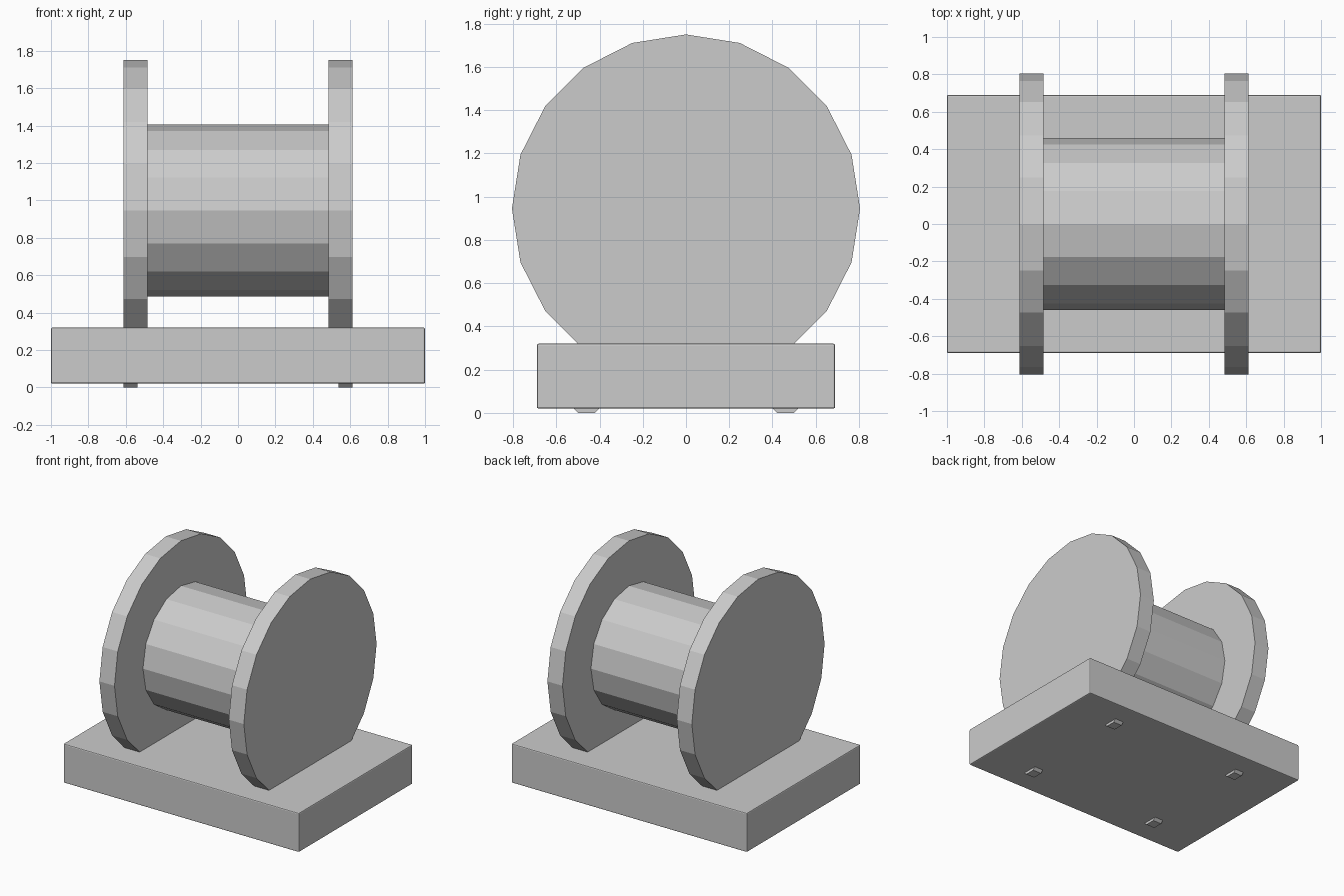
import bpy
from math import radians, pi

if "Cube" in bpy.data.objects:
    bpy.data.objects.remove(bpy.data.objects["Cube"])


def cyl_x(name, sides, radius, x0, x1, y, z, spin=0.0):
    """Flat-shaded cylinder lying along x, from x0 to x1."""
    bpy.ops.mesh.primitive_cylinder_add(
        vertices=sides, radius=radius, depth=x1 - x0,
        location=((x0 + x1) / 2, y, z), rotation=(0, pi / 2, 0))
    ob = bpy.context.object
    ob.name = name
    ob.rotation_euler = (spin, pi / 2, 0) if not spin else (0, pi / 2, 0)
    if spin:
        for v in ob.data.vertices:
            from_co = v.co.copy()
            from_co.rotate(Euler((0, 0, spin)))
            v.co = from_co
    return ob


from mathutils import Euler

AXLE_Z = 0.945

# Base block with a slim bevel
bpy.ops.mesh.primitive_cube_add(size=1, location=(0, 0, 0.17))
base = bpy.context.object
base.name = "base"
base.scale = (2.0, 1.38, 0.30)
bpy.ops.object.transform_apply(location=False, rotation=False, scale=True)
bevel = base.modifiers.new("edge_bevel", 'BEVEL')
bevel.width = 0.008
bevel.segments = 2

# Spool drum
cyl_x("drum", 16, 0.46, -0.49, 0.49, 0, AXLE_Z)

# Side flanges and the feet showing under the base
for side, x0, x1, f0, f1 in (("left", -0.613, -0.485, -0.613, -0.538),
                             ("right", 0.485, 0.613, 0.538, 0.613)):
    cyl_x(side + "_flange", 20, 0.805, x0, x1, 0, AXLE_Z)
    for end, y in (("front", -0.46), ("back", 0.46)):
        cyl_x(f"{side}_{end}_foot", 8, 0.103, f0, f1, y, 0.095, radians(22.5))
